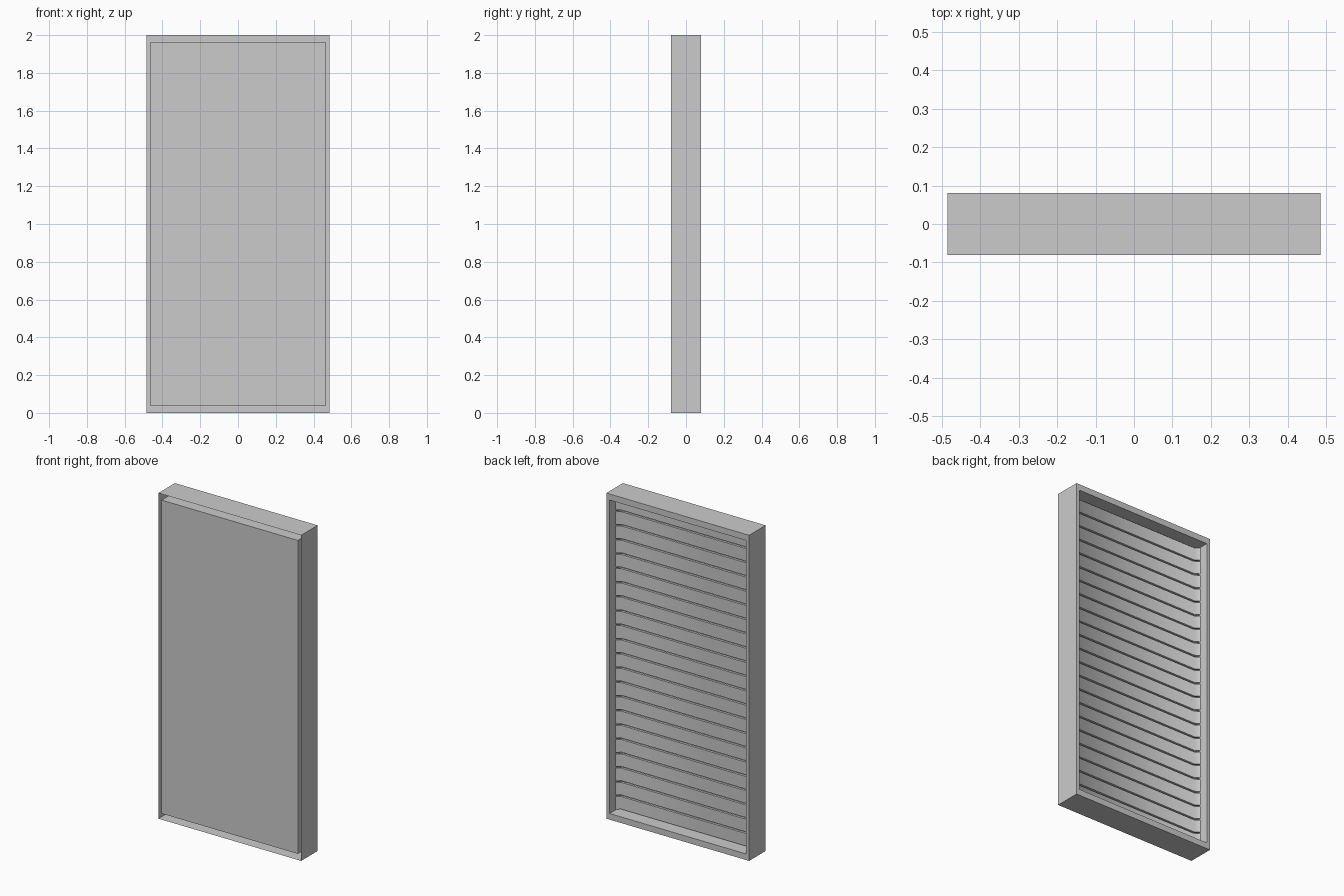
import bpy, bmesh

if "Cube" in bpy.data.objects:
    bpy.data.objects.remove(bpy.data.objects["Cube"])

W, H, D = 0.485, 1.0, 0.08      # half width, half height, half depth
IW, IH = 0.463, 0.9625          # half size of the inner tray
SLATS, GAP = 22, 0.01


def make_object(name, bm):
    mesh = bpy.data.meshes.new(name)
    bm.to_mesh(mesh)
    bm.free()
    obj = bpy.data.objects.new(name, mesh)
    bpy.context.collection.objects.link(obj)
    return obj


def rect_loop(bm, hw, hh, y):
    return [bm.verts.new((sx * hw, y, 1.0 + sz * hh))
            for sx, sz in ((-1, -1), (1, -1), (1, 1), (-1, 1))]


# Folded sheet shell: outer walls, back rim, inner walls, front panel
bm = bmesh.new()
loops = [rect_loop(bm, W, H, -D), rect_loop(bm, W, H, D),
         rect_loop(bm, IW, IH, D), rect_loop(bm, IW, IH, -D)]
for a, b in zip(loops, loops[1:]):
    for i in range(4):
        j = (i + 1) % 4
        bm.faces.new((a[i], a[j], b[j], b[i]))
bm.faces.new(loops[-1])
make_object("panel_shell", bm)

# Rear slats: thin strips with ends angled towards the back
X, BEND = IW - 0.0005, 0.436
half = [(BEND, -0.01), (X, 0.010), (X, 0.025), (BEND, 0.005)]
profile = half + [(-x, y) for x, y in reversed(half)]
pitch = 2 * IH / SLATS
for k in range(SLATS):
    z0 = 1.0 - IH + k * pitch + GAP / 2
    bm = bmesh.new()
    low = [bm.verts.new((x, y, z0)) for x, y in profile]
    face = bm.faces.new(low)
    ext = bmesh.ops.extrude_face_region(bm, geom=[face])
    top = [v for v in ext["geom"] if isinstance(v, bmesh.types.BMVert)]
    bmesh.ops.translate(bm, verts=top, vec=(0, 0, pitch - GAP))
    bmesh.ops.recalc_face_normals(bm, faces=bm.faces)
    # Soft shading only across the folds
    for f in bm.faces:
        f.smooth = True
    for e in bm.edges:
        a, b = e.verts
        e.smooth = abs(a.co.z - b.co.z) > 0.01 and abs(abs(a.co.x) - BEND) < 1e-4
    make_object(f"rear_slat_{k + 1}", bm)
